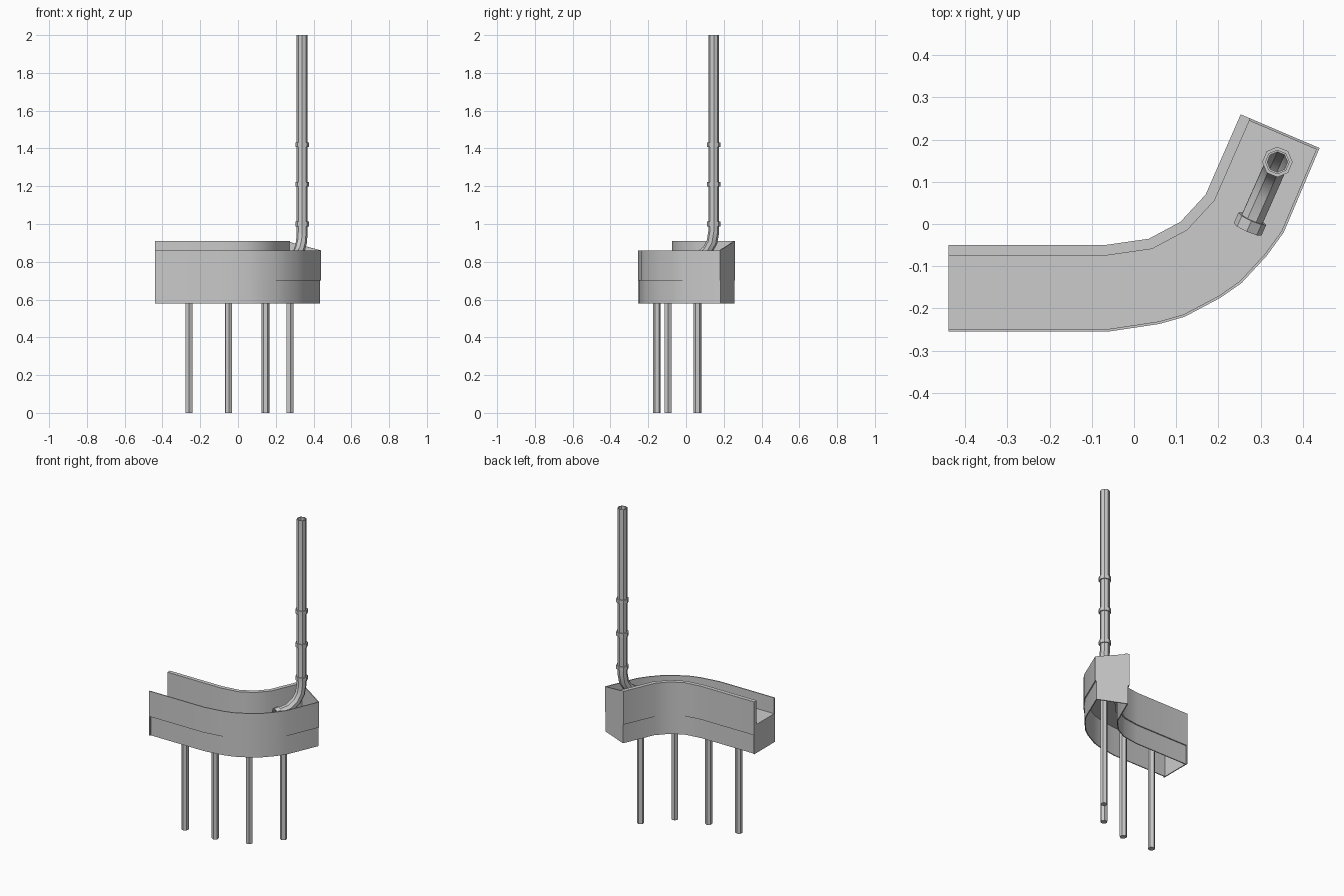
import bpy, bmesh, math
from mathutils import Vector

old = bpy.data.objects.get("Cube")
if old:
    bpy.data.objects.remove(old, do_unlink=True)

grey = bpy.data.materials.new("plain_grey")
grey.use_nodes = True
grey.diffuse_color = (0.6, 0.6, 0.6, 1)
grey.node_tree.nodes["Principled BSDF"].inputs["Base Color"].default_value = (0.6, 0.6, 0.6, 1)

BASE, LEDGE, FLOOR, LOW, HIGH = 0.58, 0.70, 0.76, 0.86, 0.91


def finish(obj):
    """Give the object its material and smooth shading with sharp edges."""
    obj.data.materials.clear()
    obj.data.materials.append(grey)
    bpy.ops.object.select_all(action='DESELECT')
    obj.select_set(True)
    bpy.context.view_layer.objects.active = obj
    bpy.ops.object.shade_smooth_by_angle(angle=math.radians(30))


def add_mesh(name, bm):
    mesh = bpy.data.meshes.new(name)
    bmesh.ops.recalc_face_normals(bm, faces=bm.faces)
    bm.to_mesh(mesh)
    bm.free()
    obj = bpy.data.objects.new(name, mesh)
    bpy.context.collection.objects.link(obj)
    finish(obj)


def offset(path, dist):
    """Shift a plan path sideways with mitred corners; positive is to its left."""
    pts = [Vector(p) for p in path]
    normals = []
    for a, b in zip(pts, pts[1:]):
        d = (b - a).normalized()
        normals.append(Vector((-d.y, d.x)))
    before, after = [normals[0]] + normals, normals + [normals[-1]]
    return [p + (m + n) * dist / (1 + m.dot(n)) for p, m, n in zip(pts, before, after)]


def wall(name, path, thick, z0, tops):
    """Upright wall along a plan path, with a top height for each point."""
    bm = bmesh.new()
    rows = []
    for p, q, top in zip(path, offset(path, thick), tops):
        corners = ((p, z0), (q, z0), (q, top), (p, top))
        rows.append([bm.verts.new((c[0], c[1], z)) for c, z in corners])
    for a, b in zip(rows, rows[1:]):
        for i in range(4):
            j = (i + 1) % 4
            bm.faces.new((a[i], a[j], b[j], b[i]))
    bm.faces.new(rows[0])
    bm.faces.new(rows[-1])
    add_mesh(name, bm)


def tube(name, pts, radius, thick):
    """Hollow eight-sided tube along a path."""
    curve = bpy.data.curves.new(name, 'CURVE')
    curve.dimensions = '3D'
    curve.bevel_depth = radius
    curve.bevel_resolution = 2
    spline = curve.splines.new('POLY')
    spline.points.add(len(pts) - 1)
    for point, co in zip(spline.points, pts):
        point.co = (*co, 1)
    obj = bpy.data.objects.new(name, curve)
    bpy.context.collection.objects.link(obj)
    shell = obj.modifiers.new("shell", 'SOLIDIFY')
    shell.thickness = thick
    shell.offset = -1
    bpy.ops.object.select_all(action='DESELECT')
    obj.select_set(True)
    bpy.context.view_layer.objects.active = obj
    bpy.ops.object.convert(target='MESH')
    finish(bpy.context.view_layer.objects.active)


# Plan outlines of the curved trough
front = [(-0.44, -0.255), (-0.06, -0.255), (0.06, -0.237), (0.12, -0.22), (0.205, -0.175),
         (0.255, -0.14), (0.315, -0.075), (0.355, -0.02), (0.44, 0.18)]
back = [(-0.44, -0.05), (-0.07, -0.05), (0.035, -0.035), (0.11, 0.005), (0.17, 0.07), (0.253, 0.26)]
right_end = [back[-1], front[-1]]
left_end = [back[0], front[0]]
STEP = 0.007

# Walls: upper bands stand slightly proud of the lower skirt
wall("front_wall_upper", front, 0.006, LEDGE, [LOW] * len(front))
wall("front_wall_skirt", offset(front, STEP), 0.006, BASE, [FLOOR] * len(front))
wall("back_wall_upper", back, -0.025, LEDGE, [HIGH] * len(back))
wall("back_wall_skirt", offset(back, -STEP), -0.006, BASE, [FLOOR] * len(back))

# End plates: the right one slopes, the left one stops at the floor
wall("right_end_plate", right_end, -0.006, LEDGE, [HIGH, LOW])
skirt_end = [offset(back, -STEP)[-1], offset(front, STEP)[-1]]
wall("right_end_skirt", skirt_end, -0.006, BASE, [FLOOR, FLOOR])
wall("left_end_plate", left_end, 0.006, BASE, [FLOOR, FLOOR])

# Floor of the trough
bm = bmesh.new()
outline = offset(front, 0.003) + offset(back, -0.01)[::-1]
bm.faces.new([bm.verts.new((p.x, p.y, FLOOR)) for p in outline])
bmesh.ops.triangulate(bm, faces=bm.faces[:])
add_mesh("trough_floor", bm)

# Six-sided legs, turned to follow the bend
for i, (x, y, turn) in enumerate([(-0.26, -0.155, 0), (-0.05, -0.155, 4),
                                  (0.145, -0.095, 32), (0.275, 0.06, 66)]):
    bpy.ops.mesh.primitive_cylinder_add(vertices=6, radius=0.021, depth=FLOOR,
                                        location=(x, y, FLOOR / 2),
                                        rotation=(0, 0, math.radians(turn)))
    leg = bpy.context.object
    leg.name = f"leg_{i + 1}"
    finish(leg)

# Standing pipe that bends to lie along the trough
px, py = 0.34, 0.147
tip = Vector((0.275, 0.0, 0.815))
pipe = [(px, py, 2), (px, py, 0.96), (0.336, 0.138, 0.905), (0.325, 0.113, 0.86),
        (0.306, 0.07, 0.828), tip]
tube("pipe", pipe, 0.029, 0.005)

# Pipe collars
for i, z in enumerate((1.0, 1.21, 1.42)):
    tube(f"pipe_collar_{i + 1}", [(px, py, z + 0.012), (px, py, z - 0.012)], 0.036, 0.009)
along = (tip - Vector(pipe[-2])).normalized()
tube("outlet_collar", [tip - along * 0.014, tip + along * 0.014], 0.036, 0.009)
